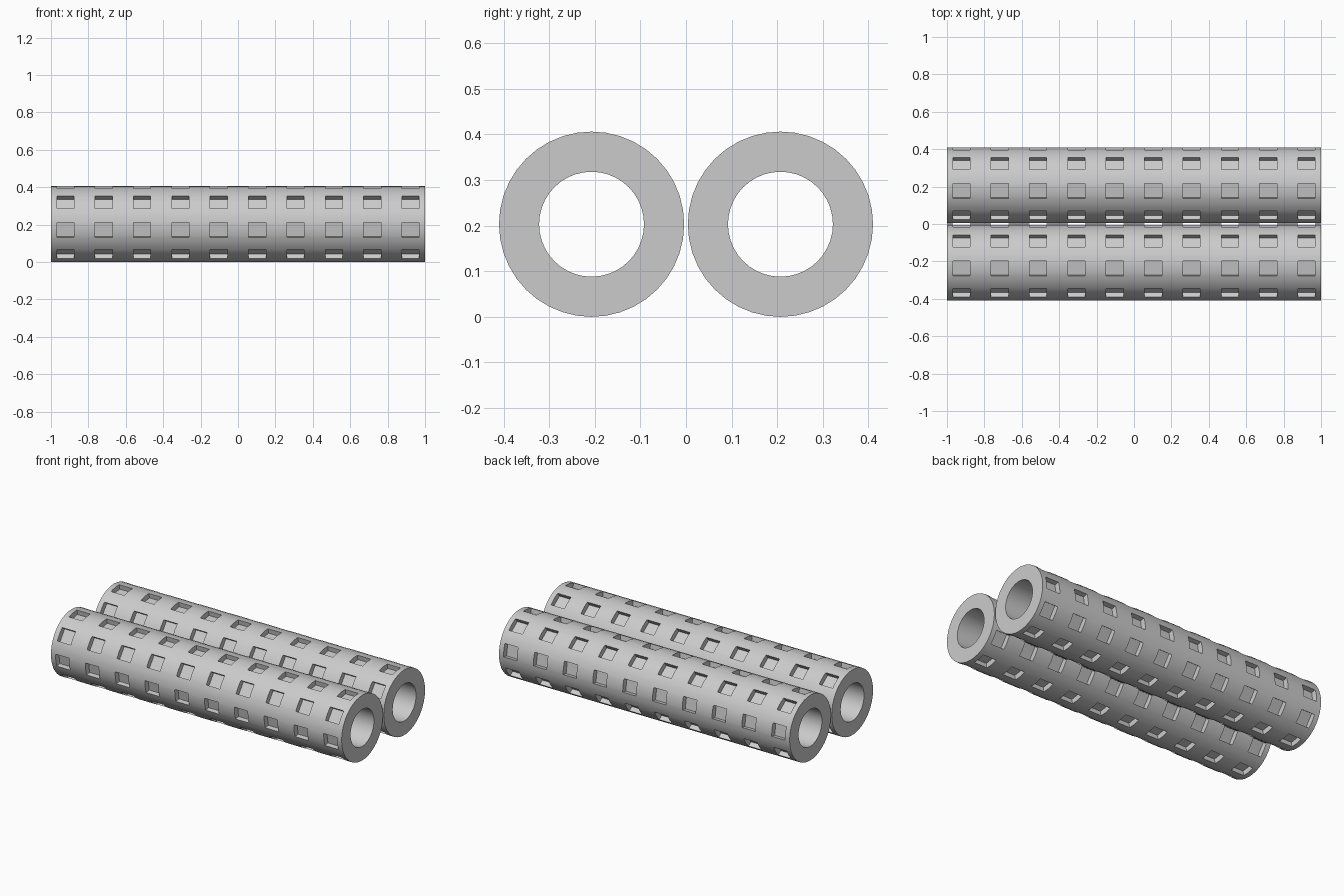
import bpy, bmesh, math
from mathutils import Matrix, Vector

if "Cube" in bpy.data.objects:
    bpy.data.objects.remove(bpy.data.objects["Cube"])

R_OUT, R_IN, LENGTH, SIDES = 0.203, 0.115, 2.0, 40
ROWS, RINGS, PITCH = 8, 10, 0.205
POCKET_X, POCKET_H, FLOOR = 0.092, 0.08, 0.169
Y_OFF = 0.207


def finish(bm, name):
    bmesh.ops.recalc_face_normals(bm, faces=bm.faces)
    me = bpy.data.meshes.new(name)
    bm.to_mesh(me)
    bm.free()
    ob = bpy.data.objects.new(name, me)
    bpy.context.collection.objects.link(ob)
    return ob


def tube(name):
    # hollow cylinder along x, from rings joined into a closed wall
    bm = bmesh.new()
    profile = [(-LENGTH / 2, R_OUT), (LENGTH / 2, R_OUT), (LENGTH / 2, R_IN), (-LENGTH / 2, R_IN)]
    rings = []
    for x, r in profile:
        rings.append([bm.verts.new((x, r * math.cos(a), r * math.sin(a)))
                      for a in (math.tau * i / SIDES for i in range(SIDES))])
    for k in range(4):
        a, b = rings[k], rings[(k + 1) % 4]
        for i in range(SIDES):
            j = (i + 1) % SIDES
            bm.faces.new((a[i], a[j], b[j], b[i]))
    return finish(bm, name)


def pockets(name):
    # grid of boxes around the tube, turned slightly below the horizontal
    bm = bmesh.new()
    depth = 0.1
    for row in range(ROWS):
        turn = Matrix.Rotation(math.radians(9 + 45 * row), 4, 'X')
        for i in range(RINGS):
            x = (i - (RINGS - 1) / 2) * PITCH
            bmesh.ops.create_cube(bm, size=1, matrix=turn
                                  @ Matrix.Translation((x, -FLOOR - depth / 2, 0))
                                  @ Matrix.Diagonal((POCKET_X, depth, POCKET_H, 1)))
    ob = finish(bm, name)
    ob.hide_render = True
    return ob


# first tube with shallow rectangular pockets
front = tube("front_tube")
cutter = pockets("pocket_cutter")
mod = front.modifiers.new("pockets", 'BOOLEAN')
mod.operation, mod.solver, mod.object = 'DIFFERENCE', 'EXACT', cutter
bpy.context.view_layer.objects.active = front
front.select_set(True)
bpy.ops.object.modifier_apply(modifier=mod.name)
bpy.data.objects.remove(cutter)
bpy.ops.object.shade_smooth_by_angle(angle=math.radians(25))
front.location = Vector((0, -Y_OFF, R_OUT))

# identical second tube alongside
back = front.copy()
back.data = front.data.copy()
back.name = "back_tube"
back.location.y = Y_OFF
bpy.context.collection.objects.link(back)
